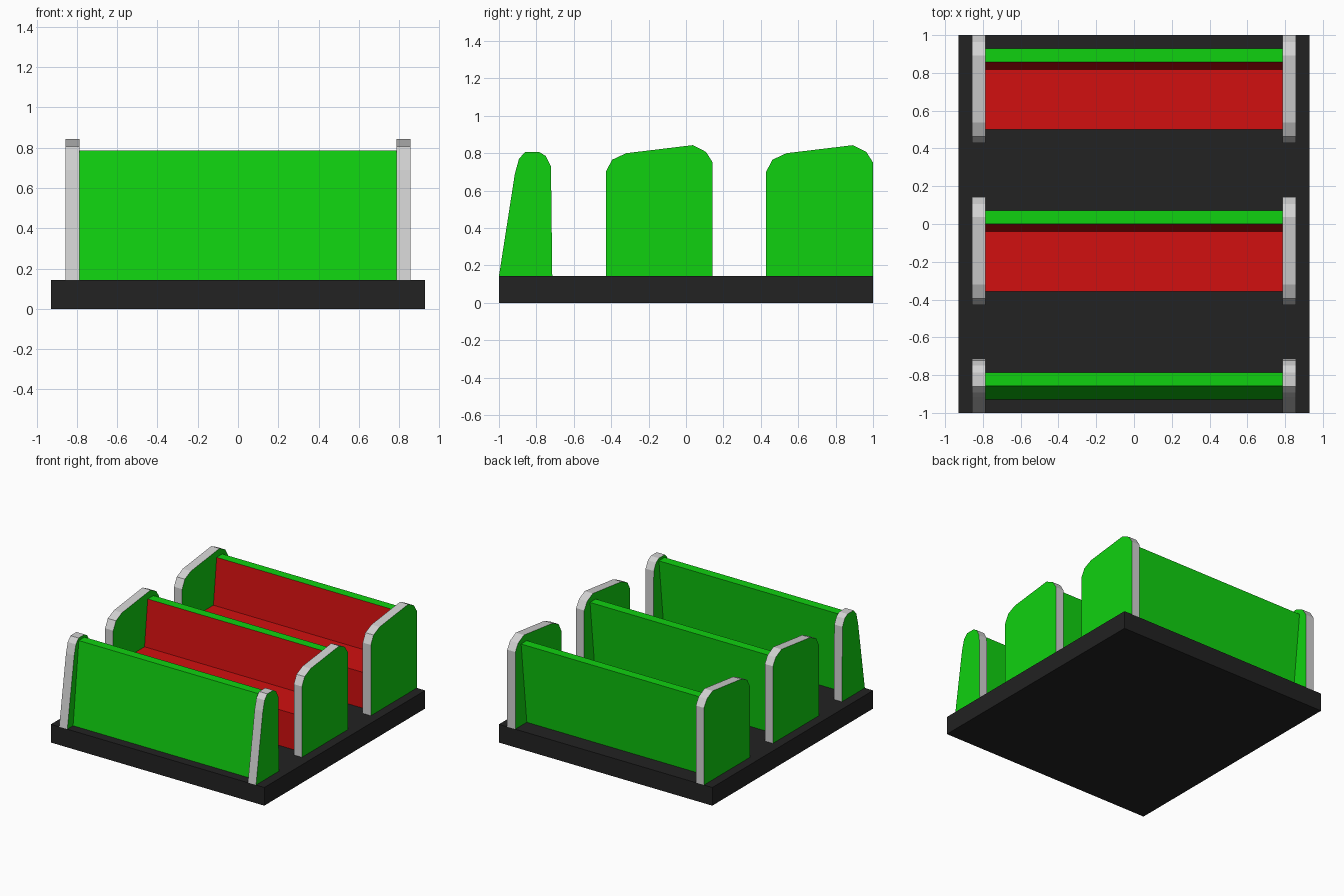
import bpy
import bmesh

cube = bpy.data.objects.get("Cube")
if cube:
    bpy.data.objects.remove(cube, do_unlink=True)


def make_material(name, colour):
    mat = bpy.data.materials.new(name)
    mat.use_nodes = True
    mat.diffuse_color = (*colour, 1)
    mat.node_tree.nodes["Principled BSDF"].inputs["Base Color"].default_value = (*colour, 1)
    return mat


GREEN = make_material("bright green", (0.005, 0.64, 0.005))
RED = make_material("seat red", (0.64, 0.005, 0.005))
GREY = make_material("light grey", (0.64, 0.64, 0.64))
BLACK = make_material("floor black", (0.016, 0.016, 0.016))

FLOOR = 0.143    # top of the floor slab
INNER = 0.786    # inner faces of the side panels
OUTER = 0.857    # outer faces of the side panels
PITCH = 0.857    # spacing of the rows


def extrude_x(name, profile, x0, x1, shift, mats, rule=None):
    """Extrude a (y, z) profile along x; rule(normal) picks the material slot."""
    bm = bmesh.new()
    ends = [[bm.verts.new((x, y + shift, z)) for y, z in profile] for x in (x0, x1)]
    bm.faces.new(ends[0])
    bm.faces.new(ends[1])
    for i in range(len(profile)):
        j = (i + 1) % len(profile)
        bm.faces.new((ends[0][i], ends[0][j], ends[1][j], ends[1][i]))
    bmesh.ops.recalc_face_normals(bm, faces=bm.faces)
    if rule:
        bm.normal_update()
        for face in bm.faces:
            face.material_index = rule(face.normal)
    mesh = bpy.data.meshes.new(name)
    bm.to_mesh(mesh)
    bm.free()
    for mat in mats:
        mesh.materials.append(mat)
    obj = bpy.data.objects.new(name, mesh)
    bpy.context.collection.objects.link(obj)


def side_panels(row, profile, shift):
    # Green faces with a grey rim
    for side, sign in (("left", 1), ("right", -1)):
        extrude_x(f"{row}_{side}_panel", profile, sign * INNER, sign * OUTER, shift,
                  [GREEN, GREY], lambda n: 0 if abs(n.x) > 0.9 else 1)


# Profiles in (y, z)
bench_side = [(-0.429, FLOOR), (-0.429, 0.70), (-0.395, 0.765), (-0.32, 0.80),
              (0.036, 0.843), (0.107, 0.807), (0.143, 0.75), (0.143, FLOOR)]
front_side = [(-1, FLOOR), (-0.915, 0.69), (-0.893, 0.77), (-0.86, 0.807),
              (-0.785, 0.807), (-0.75, 0.785), (-0.722, 0.73), (-0.715, FLOOR)]
leaning_board = [(-0.071, FLOOR), (0, 0.786), (0.071, 0.786), (0, FLOOR)]
seat_block = [(-0.357, FLOOR), (-0.357, 0.425), (-0.035, 0.425), (-0.065, FLOOR)]

# Floor
extrude_x("floor", [(-1, 0), (1, 0), (1, FLOOR), (-1, FLOOR)], -0.929, 0.929, 0, [BLACK])

# Front partition
extrude_x("front_partition", leaning_board, -INNER, INNER, -PITCH, [GREEN])
side_panels("front", front_side, 0)

# Two benches, red on the sitting side
for row, shift in (("middle_bench", 0), ("rear_bench", PITCH)):
    extrude_x(f"{row}_backrest", leaning_board, -INNER, INNER, shift,
              [GREEN, RED], lambda n: 1 if n.y < -0.9 else 0)
    extrude_x(f"{row}_seat", seat_block, -INNER, INNER, shift, [RED])
    side_panels(row, bench_side, shift)
